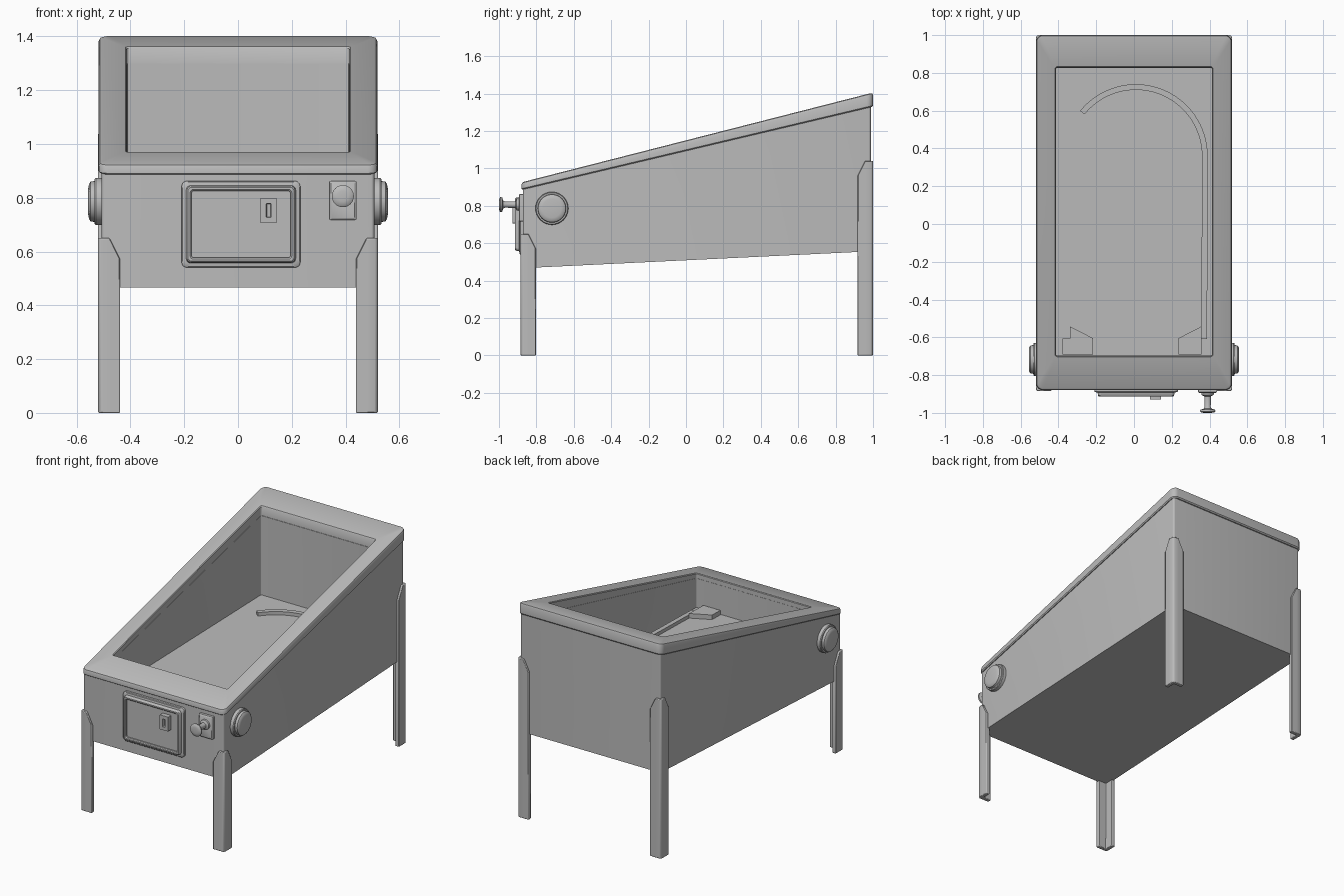
import bpy, bmesh
from math import sin, cos, pi, radians

cube = bpy.data.objects.get("Cube")
if cube:
    bpy.data.objects.remove(cube)

grey = bpy.data.materials.new("plain_grey")
grey.use_nodes = True
grey.diffuse_color = (0.5, 0.5, 0.5, 1)
grey.node_tree.nodes["Principled BSDF"].inputs["Base Color"].default_value = (0.5, 0.5, 0.5, 1)


def finish(name, bm, angle=35):
    bmesh.ops.remove_doubles(bm, verts=bm.verts, dist=1e-5)
    bmesh.ops.recalc_face_normals(bm, faces=bm.faces)
    mesh = bpy.data.meshes.new(name)
    bm.to_mesh(mesh)
    bm.free()
    mesh.materials.append(grey)
    ob = bpy.data.objects.new(name, mesh)
    bpy.context.collection.objects.link(ob)
    bpy.ops.object.select_all(action="DESELECT")
    ob.select_set(True)
    bpy.context.view_layer.objects.active = ob
    bpy.ops.object.shade_smooth_by_angle(angle=radians(angle))
    return ob


def skin(name, loops, closed=False):
    """Join matching loops into a surface; cap the ends or close it into a ring."""
    bm = bmesh.new()
    rows = [[bm.verts.new(p) for p in loop] for loop in loops]
    n = len(rows[0])
    pairs = list(zip(rows, rows[1:])) + ([(rows[-1], rows[0])] if closed else [])
    for a, b in pairs:
        for i in range(n):
            j = (i + 1) % n
            bm.faces.new((a[i], a[j], b[j], b[i]))
    if not closed:
        bm.faces.new(rows[0])
        bm.faces.new(rows[-1])
    return finish(name, bm)


def rounded(u0, u1, v0, v1, r, steps=5):
    """Rounded rectangle outline."""
    pts = []
    corners = ((u1 - r, v1 - r), (u0 + r, v1 - r), (u0 + r, v0 + r), (u1 - r, v0 + r))
    for k, (cu, cv) in enumerate(corners):
        for s in range(steps + 1):
            a = (k + s / steps) * pi / 2
            pts.append((cu + r * cos(a), cv + r * sin(a)))
    return pts


def line(z_front, z_back, offset=0):
    """Height along the sloping cabinet, from front to back."""
    return lambda y: z_front + (z_back - z_front) * (y + 0.88) / 1.88 + offset


def level(half, y0, y1, r, height):
    return [(x, y, height(y)) for x, y in rounded(-half, half, y0, y1, r)]


def front_plate(name, box, steps):
    """Stepped plate on the front wall; steps are (inset, corner radius, y)."""
    u0, u1, v0, v1 = box
    skin(name, [[(u, y, v) for u, v in rounded(u0 + i, u1 - i, v0 + i, v1 - i, r)]
                for i, r, y in steps])


def lathe(name, profile, place, n=32):
    """Revolve (distance, radius) pairs; place maps (distance, u, v) to a point."""
    skin(name, [[place(d, r * cos(2 * pi * i / n), r * sin(2 * pi * i / n))
                 for i in range(n)] for d, r in profile])


rim_top = line(0.925, 1.405)
rim_low = line(0.885, 1.33)
floor = line(0.745, 0.785)

# Cabinet tub with a sunken playfield
skin("cabinet", [
    level(0.507, -0.872, 0.988, 0.012, line(0.466, 0.557)),
    level(0.507, -0.872, 0.988, 0.012, line(0.885, 1.33, 0.01)),
    level(0.412, -0.697, 0.827, 0.006, line(0.885, 1.33, 0.01)),
    level(0.412, -0.697, 0.827, 0.006, floor)])

# Sloping top frame with softened outer edge
skin("top_frame", [
    level(0.512, -0.874, 0.994, 0.03, rim_low),
    level(0.518, -0.88, 1.0, 0.035, line(0.885, 1.33, 0.006)),
    level(0.518, -0.88, 1.0, 0.035, line(0.925, 1.405, -0.014)),
    level(0.514, -0.876, 0.996, 0.032, line(0.925, 1.405, -0.004)),
    level(0.504, -0.866, 0.986, 0.025, rim_top),
    level(0.418, -0.703, 0.833, 0.012, rim_top),
    level(0.414, -0.699, 0.829, 0.01, line(0.925, 1.405, -0.005)),
    level(0.414, -0.699, 0.829, 0.01, rim_low)], closed=True)


# Angle-section legs with tapered tops
def leg(name, sx, y_edge, sy, top):
    w, m, c, t = 0.082, 0.042, 0.012, 0.026
    outer = [(w, 0), (m, 0), (c, 0), (c / 3, c / 3), (0, c), (0, m), (0, w)]
    inner = [(w, t), (m, t), (t, t), (t, t), (t, t), (t, m), (t, w)]
    bm = bmesh.new()

    def column(p):
        x, y = sx * (0.52 - p[0]), y_edge + sy * p[1]
        drop = 2 * max(0, max(p) - m)
        return [bm.verts.new((x, y, z)) for z in (0, top - drop)]

    a, b = [column(p) for p in outer], [column(p) for p in inner]
    for i in range(len(a) - 1):
        bm.faces.new((a[i][0], a[i + 1][0], a[i + 1][1], a[i][1]))
        if inner[i] != inner[i + 1]:
            bm.faces.new((b[i][0], b[i][1], b[i + 1][1], b[i + 1][0]))
        for k in (0, 1):
            if inner[i] != inner[i + 1]:
                bm.faces.new((a[i][k], b[i][k], b[i + 1][k], a[i + 1][k]))
            else:
                bm.faces.new((a[i][k], b[i][k], a[i + 1][k]))
    for i in (0, -1):
        bm.faces.new((a[i][0], a[i][1], b[i][1], b[i][0]))
    ob = finish(name, bm, 50)
    bevel = ob.modifiers.new("soft_edges", "BEVEL")
    bevel.width, bevel.segments = 0.004, 2


for side, sx in (("left", 1), ("right", -1)):
    leg("front_leg_" + side, sx, -0.885, 1, 0.65)
    leg("back_leg_" + side, sx, 1.0, -1, 1.04)
    # Round side buttons
    lathe("side_button_" + side,
          [(0.5, 0.088), (0.528, 0.088), (0.533, 0.084), (0.533, 0.076),
           (0.548, 0.074), (0.554, 0.066), (0.557, 0.05), (0.557, 0.005)],
          lambda d, u, v: (sx * d, -0.717 + u, 0.786 + v))

# Coin door with raised frame and recessed panel
front_plate("coin_door", (-0.21, 0.232, 0.54, 0.863), [
    (0, 0.022, -0.86), (0, 0.022, -0.886), (0.004, 0.02, -0.89), (0.017, 0.018, -0.892),
    (0.02, 0.016, -0.909), (0.024, 0.014, -0.913), (0.032, 0.012, -0.913),
    (0.037, 0.01, -0.908), (0.037, 0.01, -0.897)])
front_plate("coin_slot", (0.084, 0.144, 0.706, 0.8), [
    (0, 0.002, -0.89), (0, 0.002, -0.928), (0.021, 0.002, -0.928), (0.023, 0.002, -0.91)])

# Plunger plate and pull knob
front_plate("plunger_plate", (0.34, 0.44, 0.717, 0.863), [
    (0, 0.004, -0.86), (0, 0.004, -0.889), (0.006, 0.004, -0.894)])
lathe("plunger", [
    (-0.88, 0.034), (-0.905, 0.032), (-0.912, 0.018), (-0.968, 0.016), (-0.978, 0.022),
    (-0.983, 0.039), (-0.992, 0.041), (-0.997, 0.035), (-1.0, 0.02), (-1.0, 0.003)],
    lambda d, u, v: (0.39 + u, d, 0.806 + v))


# Playfield pieces standing on the sloping floor
def on_floor(name, outline, height):
    skin(name, [[(x, y, floor(y) + h) for x, y in outline] for h in (-0.01, height)])


arc = [radians(141 - 141 * i / 32) for i in range(33)]


def rail_side(r):
    return [(0.01 + r * cos(a), 0.36 + r * sin(a)) for a in arc] + [(0.007 + r, -0.61)]


on_floor("ball_lane_rail", rail_side(0.38) + rail_side(0.35)[::-1], 0.022)
on_floor("corner_guide_right", [(-0.378, -0.69), (-0.378, -0.605), (-0.34, -0.605),
                                (-0.34, -0.542), (-0.216, -0.605), (-0.216, -0.69)], 0.03)
on_floor("corner_guide_left", [(0.235, -0.69), (0.235, -0.605), (0.357, -0.542),
                               (0.357, -0.69)], 0.03)
